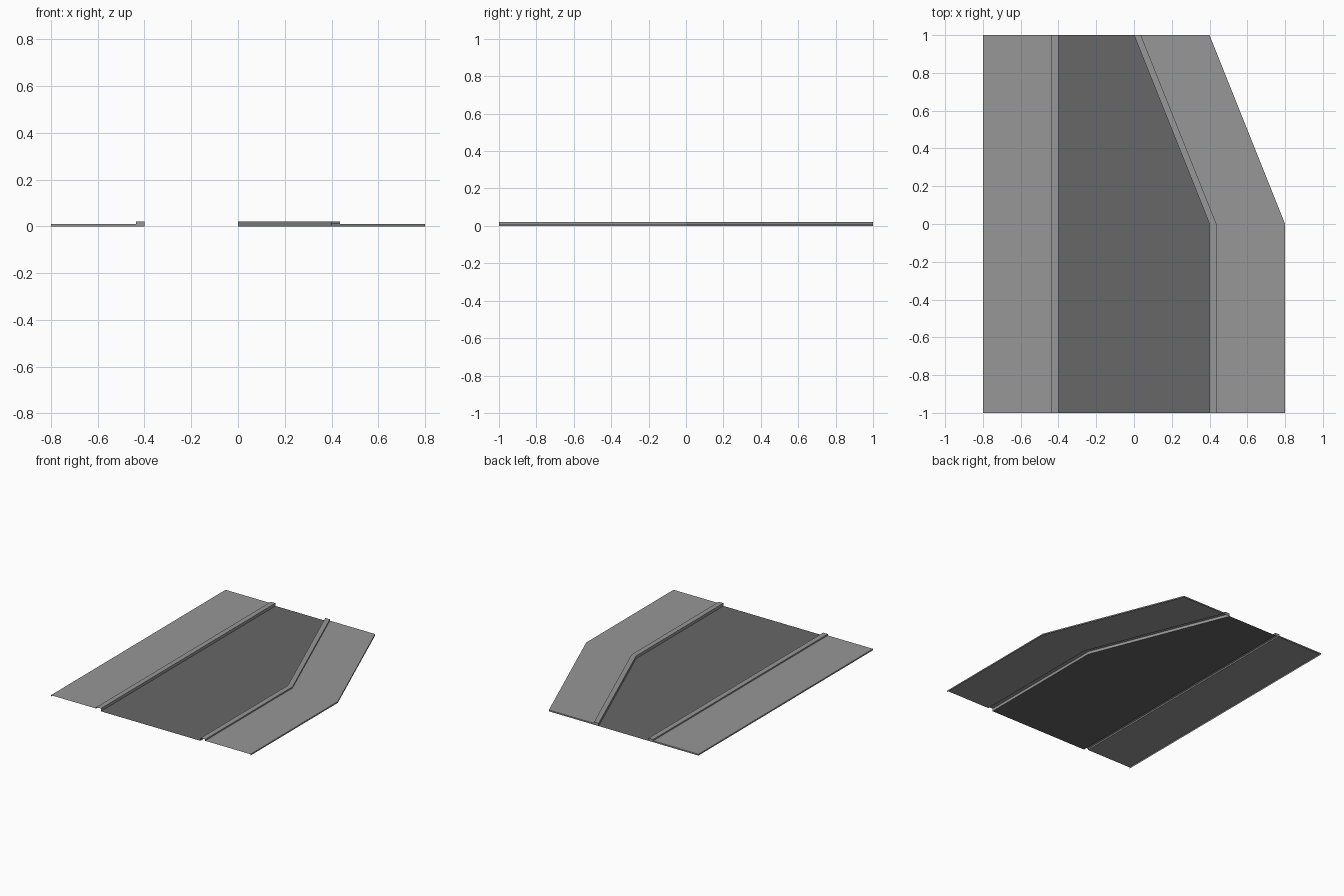
import bpy

if "Cube" in bpy.data.objects:
    bpy.data.objects.remove(bpy.data.objects["Cube"])


def material(name, v):
    m = bpy.data.materials.new(name)
    m.diffuse_color = (v, v, v, 1)
    m.use_nodes = True
    m.node_tree.nodes["Principled BSDF"].inputs["Base Color"].default_value = m.diffuse_color
    return m


PAVING = material("light grey paving", 0.31)
ASPHALT = material("dark grey asphalt", 0.135)


def mesh_object(name, verts, faces, mat):
    me = bpy.data.meshes.new(name)
    me.from_pydata(verts, [], faces)
    me.materials.append(mat)
    ob = bpy.data.objects.new(name, me)
    bpy.context.collection.objects.link(ob)
    return ob


def pavement(name, path, side):
    """Sweep the kerb and slab profile (open underneath) along the road edge.
    side is +1 on the right of the road and -1 on the left."""
    profile = [(0, 0), (0, 0.02), (0.037, 0.02), (0.037, 0.01), (0.4, 0.01), (0.4, 0)]
    n = len(profile)
    verts = [(x + side * d, y, z) for x, y in path for d, z in profile]
    faces = []
    for s in range(len(path) - 1):
        for i in range(n - 1):
            a = s * n + i
            f = (a, a + n, a + n + 1, a + 1)
            faces.append(f if side > 0 else f[::-1])
    # closed far end
    end = [len(verts) - n + i for i in range(n)]
    faces.append(end if side > 0 else end[::-1])
    return mesh_object(name, verts, faces, PAVING)


# Road edges: straight on the left, narrowing on the right
left_edge = [(-0.4, -1), (-0.4, 1)]
right_edge = [(0.4, -1), (0.4, 0), (0, 1)]

pavement("left_pavement", left_edge, -1)
pavement("right_pavement", right_edge, 1)

# Flat road surface between the kerbs
outline = left_edge[::-1] + right_edge
mesh_object("road_surface", [(x, y, 0) for x, y in outline],
            [tuple(range(len(outline)))], ASPHALT)
